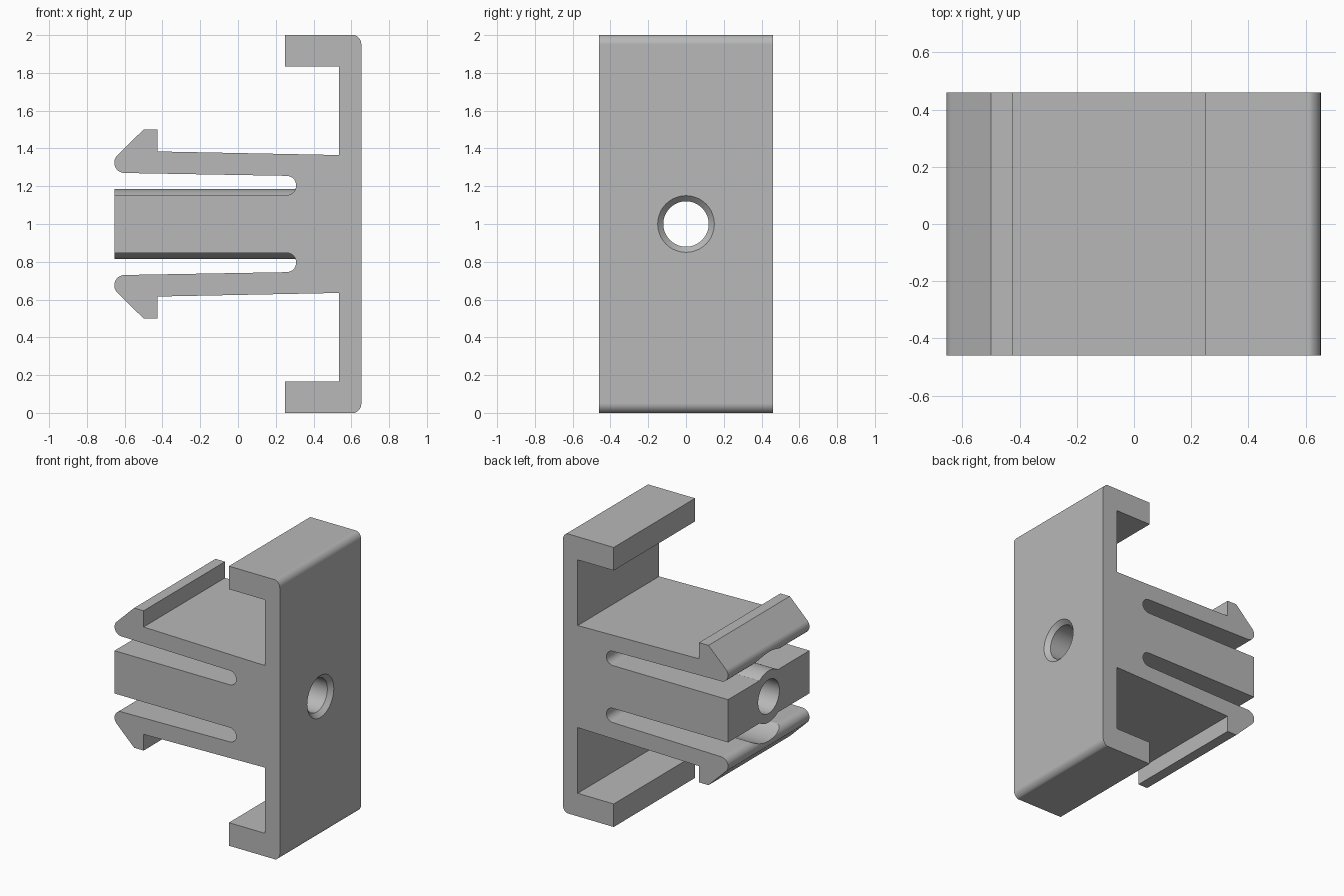
import bpy
import bmesh
from math import sin, cos, radians, acos, pi

cube = bpy.data.objects.get("Cube")
if cube:
    bpy.data.objects.remove(cube, do_unlink=True)

HALF_DEPTH = 0.46
MID = 1.0          # height of the symmetry plane and bore axis
TIP = -0.655       # free end of the arms and tongue

grey = bpy.data.materials.new("light_grey_plastic")
grey.use_nodes = True
COLOUR = (0.48, 0.48, 0.48, 1)
grey.diffuse_color = COLOUR
grey.node_tree.nodes["Principled BSDF"].inputs["Base Color"].default_value = COLOUR


def arc(cx, cz, r, start, end, steps):
    """Points on a circular arc, angles in degrees."""
    angles = [radians(start + (end - start) * i / steps) for i in range(steps + 1)]
    return [(cx + r * cos(a), cz + r * sin(a)) for a in angles]


def mesh_object(name, bm):
    bmesh.ops.recalc_face_normals(bm, faces=bm.faces)
    mesh = bpy.data.meshes.new(name)
    bm.to_mesh(mesh)
    bm.free()
    mesh.materials.append(grey)
    obj = bpy.data.objects.new(name, mesh)
    bpy.context.collection.objects.link(obj)
    return obj


def prism(name, points, direction):
    """Closed outline of 3D points pushed along a direction."""
    bm = bmesh.new()
    face = bm.faces.new([bm.verts.new(p) for p in points])
    result = bmesh.ops.extrude_face_region(bm, geom=[face])
    moved = [v for v in result["geom"] if isinstance(v, bmesh.types.BMVert)]
    bmesh.ops.translate(bm, verts=moved, vec=direction)
    return mesh_object(name, bm)


def lathe_x(name, stations, segments=64):
    """Solid of revolution about the bore axis from (x, radius) stations."""
    bm = bmesh.new()
    rings = []
    for x, r in stations:
        turn = [2 * pi * i / segments for i in range(segments)]
        rings.append([bm.verts.new((x, r * cos(a), MID + r * sin(a))) for a in turn])
    for a, b in zip(rings, rings[1:]):
        for i in range(segments):
            j = (i + 1) % segments
            bm.faces.new((a[i], a[j], b[j], b[i]))
    bm.faces.new(rings[0])
    bm.faces.new(rings[-1])
    return mesh_object(name, bm)


def combine(target, tool, operation):
    """Apply a boolean and discard the tool."""
    tool.hide_render = True
    mod = target.modifiers.new(operation.lower(), "BOOLEAN")
    mod.operation = operation
    mod.solver = "EXACT"
    mod.object = tool
    bpy.context.view_layer.objects.active = target
    bpy.ops.object.modifier_apply(modifier=mod.name)
    bpy.data.objects.remove(tool, do_unlink=True)


# Upper half of the side profile, from the tongue to the back plate
upper = [(TIP, 1.153)]
upper += arc(0.257, 1.204, 0.051, -90, 90, 16)             # slot end
upper += arc(-0.6, 1.325, 0.055, 270, 135, 14)             # rounded arm nose
upper += [(-0.5, 1.5), (-0.425, 1.5), (-0.425, 1.384)]     # barb
upper += [(0.535, 1.365), (0.535, 1.835), (0.25, 1.835), (0.25, 2.0)]
upper += arc(0.6, 1.95, 0.053, 90, 0, 10)                  # plate corner
upper = [(min(x, 0.653), min(z, 2.0)) for x, z in upper]
lower = [(x, 2 * MID - z) for x, z in reversed(upper)]

bracket = prism("clip_bracket",
                [(x, -HALF_DEPTH, z) for x, z in upper + lower],
                (0, 2 * HALF_DEPTH, 0))

# Rounded boss along the tongue
combine(bracket, lathe_x("tongue_boss", [(TIP, 0.185), (0.4, 0.185)]), "UNION")

# Shallow clearance grooves on the inner faces of both arms
R = 0.318
half = 90 - math_angle if (math_angle := acos(0.22 / R) * 180 / pi) > 90 else math_angle
for side in (1, -1):
    segment = arc(0, 0, R, 90 - half, 90 + half, 24)
    groove = prism("arm_groove",
                   [(-0.8, y, MID + side * z) for y, z in segment],
                   (1.055, 0, 0))
    combine(bracket, groove, "DIFFERENCE")

# Through bore with a chamfered mouth on the plate
bore = lathe_x("bore", [(-0.8, 0.12), (0.623, 0.12), (0.653, 0.15), (0.753, 0.25)])
combine(bracket, bore, "DIFFERENCE")

# Smooth fillets and bore, crisp edges elsewhere
bpy.ops.object.select_all(action="DESELECT")
bracket.select_set(True)
bpy.context.view_layer.objects.active = bracket
bpy.ops.object.shade_smooth_by_angle(angle=radians(30))
weighted = bracket.modifiers.new("flat_face_normals", "WEIGHTED_NORMAL")
weighted.keep_sharp = True
